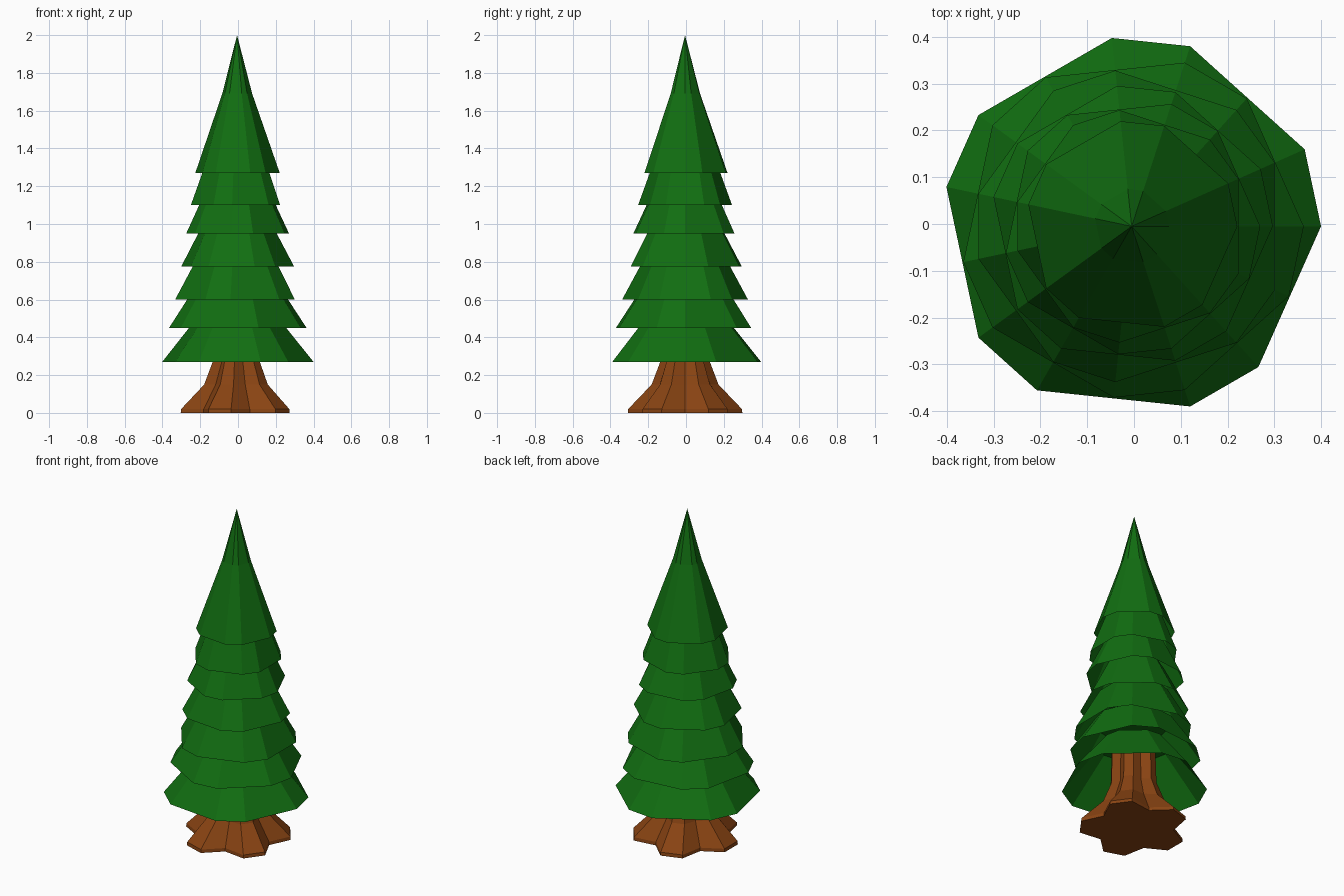
import bpy, bmesh, math

if "Cube" in bpy.data.objects:
    bpy.data.objects.remove(bpy.data.objects["Cube"])

CENTRE = (-0.005, -0.005)


def material(name, rgb):
    m = bpy.data.materials.new(name)
    m.diffuse_color = (*rgb, 1)
    m.use_nodes = True
    m.node_tree.nodes["Principled BSDF"].inputs["Base Color"].default_value = m.diffuse_color
    return m


green = material("needle green", (0.0056, 0.155, 0.0056))
brown = material("bark brown", (0.25, 0.057, 0.0062))


def lathe(name, rings, angles, mat, cap_bottom=False, cap_top=True):
    """Stack rings of (z, radius function of corner index); radius 0 makes a tip."""
    bm = bmesh.new()
    loops = []
    for z, radius in rings:
        if radius is None:
            loops.append([bm.verts.new((*CENTRE, z))])
            continue
        loops.append([bm.verts.new((CENTRE[0] + radius(i) * math.cos(a),
                                    CENTRE[1] + radius(i) * math.sin(a), z))
                      for i, a in enumerate(angles)])
    n = len(angles)
    for lo, hi in zip(loops, loops[1:]):
        for i in range(n):
            j = (i + 1) % n
            if len(hi) == 1:
                bm.faces.new((lo[i], lo[j], hi[0]))
            else:
                bm.faces.new((lo[i], lo[j], hi[j], hi[i]))
    if cap_bottom:
        bm.faces.new(loops[0][::-1])
    if cap_top and len(loops[-1]) > 1:
        bm.faces.new(loops[-1])
    me = bpy.data.meshes.new(name)
    bm.to_mesh(me)
    bm.free()
    me.materials.append(mat)
    ob = bpy.data.objects.new(name, me)
    bpy.context.collection.objects.link(ob)
    return ob


def const(r):
    return lambda i: r


# Foliage: hollow ten-sided skirts, corners in five close pairs, each tier turned
tiers = [(0.27, 0.405, 0.45, 0.26), (0.45, 0.368, 0.60, 0.27),
         (0.60, 0.335, 0.775, 0.24), (0.775, 0.302, 0.95, 0.21),
         (0.95, 0.275, 1.10, 0.205), (1.10, 0.25, 1.27, 0.188),
         (1.27, 0.226, 1.69, 0.08)]
turns = (0, -24, 24)
for k, (z0, r0, z1, r1) in enumerate(tiers):
    turn = turns[k % 3]
    angles = [math.radians(turn + 72 * p + q) for p in range(5) for q in (0, 24)]
    if k < len(tiers) - 1:
        # carry the slope on up inside the next skirt
        zi = z1 + 0.08
        ri = r0 + (r1 - r0) * (zi - z0) / (z1 - z0)
        rings = [(z0, const(r0)), (zi, const(ri))]
    else:
        rings = [(z0, const(r0)), (z1, const(r1)), (2.0, None)]
    lathe(f"branch_tier_{k + 1}", rings, angles, green)


# Trunk: fifteen corners, every third one pulled in to leave five flared roots
def lobed(r, valley):
    return lambda i: valley if i % 3 == 0 else r


trunk_angles = [math.radians(24 * i) for i in range(15)]
lathe("trunk", [(0.0, lobed(0.305, 0.22)), (0.02, lobed(0.303, 0.218)),
                (0.15, lobed(0.178, 0.14)), (0.27, lobed(0.132, 0.10)),
                (0.50, lobed(0.125, 0.095))],
      trunk_angles, brown, cap_bottom=True)
